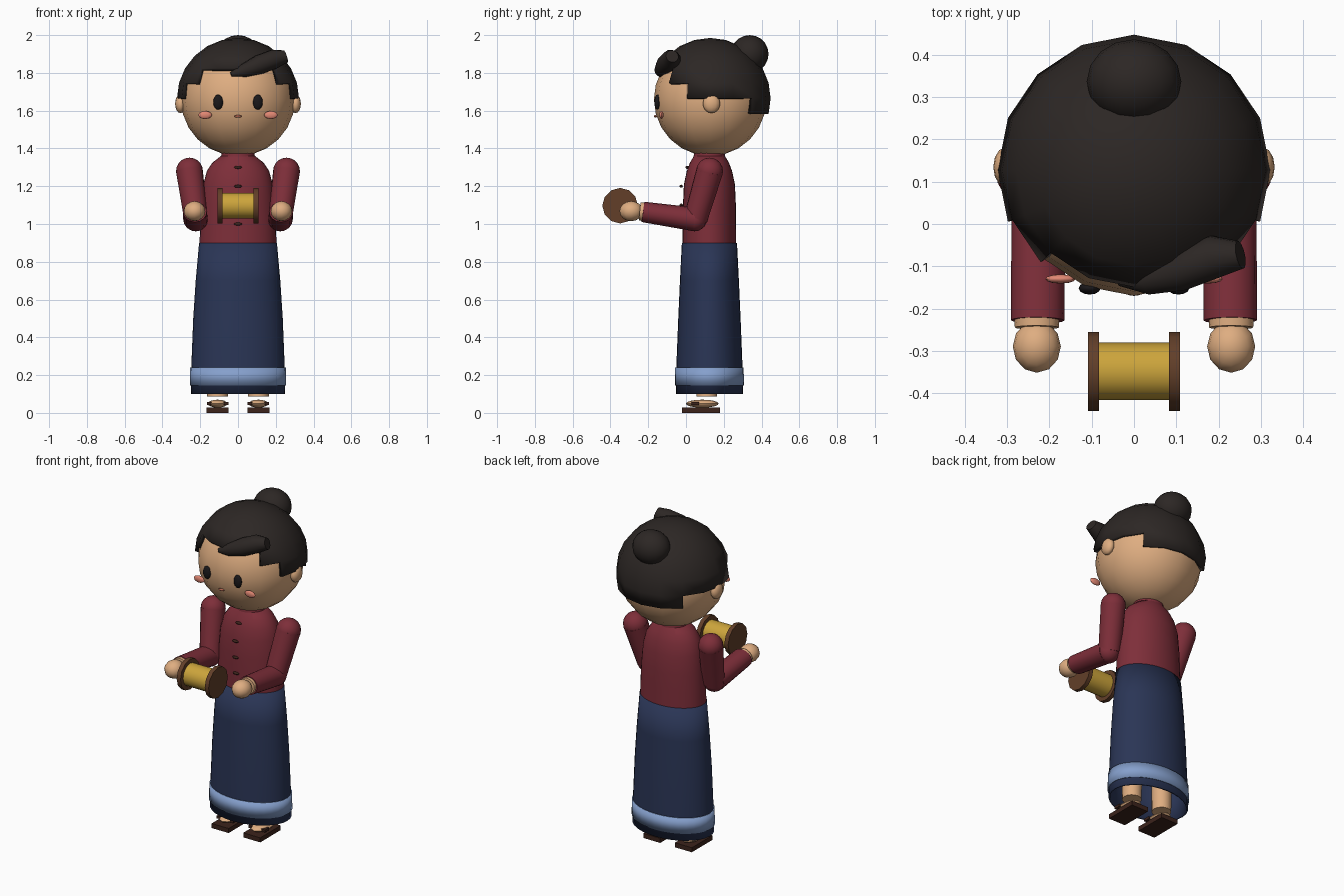
import bpy, bmesh
from math import cos, sin, pi, radians, atan2, asin
from mathutils import Vector, Matrix

if "Cube" in bpy.data.objects:
    bpy.data.objects.remove(bpy.data.objects["Cube"])


def paint(name, r, g, b):
    m = bpy.data.materials.new(name)
    m.diffuse_color = [(c / 255) ** 2.2 for c in (r, g, b)] + [1]
    m.use_nodes = True
    m.node_tree.nodes["Principled BSDF"].inputs["Base Color"].default_value = m.diffuse_color
    return m


SKIN = paint("skin", 222, 172, 128)
HAIR = paint("hair", 48, 43, 41)
RED = paint("blouse_red", 125, 50, 60)
NAVY = paint("skirt_navy", 46, 56, 86)
BLUE = paint("hem_blue", 132, 158, 203)
WOOD = paint("wood", 98, 65, 45)
DARK = paint("dark_brown", 62, 40, 33)
GOLD = paint("thread_gold", 203, 163, 62)
BLACK = paint("eye_black", 32, 30, 32)
PINK = paint("blush_pink", 226, 135, 115)
LIP = paint("lip", 175, 100, 80)
CY = 0.128  # depth of the body axis


def finish(name, bm, mat, thick=0, smooth=True):
    bmesh.ops.recalc_face_normals(bm, faces=bm.faces)
    me = bpy.data.meshes.new(name)
    bm.to_mesh(me)
    bm.free()
    me.materials.append(mat)
    ob = bpy.data.objects.new(name, me)
    bpy.context.collection.objects.link(ob)
    if smooth:
        bpy.ops.object.select_all(action='DESELECT')
        ob.select_set(True)
        bpy.context.view_layer.objects.active = ob
        bpy.ops.object.shade_smooth_by_angle(angle=radians(50))
    if thick:
        mod = ob.modifiers.new("thickness", 'SOLIDIFY')
        mod.thickness = thick
        mod.offset = -1
    return ob


def ball_mesh(loc, size, seg, rings):
    bm = bmesh.new()
    mat = Matrix.Translation(loc) @ Matrix.Diagonal((*size, 1))
    bmesh.ops.create_uvsphere(bm, u_segments=seg, v_segments=rings, radius=1, matrix=mat)
    return bm


def ball(name, loc, size, mat, seg=12, rings=8):
    return finish(name, ball_mesh(loc, size, seg, rings), mat)


def box(name, loc, size, mat):
    bm = bmesh.new()
    m = Matrix.Translation(loc) @ Matrix.Diagonal((*size, 1))
    bmesh.ops.create_cube(bm, size=1, matrix=m)
    return finish(name, bm, mat, smooth=False)


def loft(name, rows, mat, n=16, caps=True, thick=0):
    """Rows are (x, y, z, radius_a, radius_b) along a path."""
    bm = bmesh.new()
    axis = Vector(rows[-1][:3]) - Vector(rows[0][:3])
    q = Vector((0, 0, 1)).rotation_difference(axis.normalized())
    loops = []
    for x, y, z, a, b in rows:
        loops.append([bm.verts.new(Vector((x, y, z)) + q @ Vector(
            (a * cos(2 * pi * i / n), b * sin(2 * pi * i / n), 0))) for i in range(n)])
    for lo, hi in zip(loops, loops[1:]):
        for i in range(n):
            j = (i + 1) % n
            bm.faces.new((lo[i], lo[j], hi[j], hi[i]))
    if caps:
        bm.faces.new(loops[0][::-1])
        bm.faces.new(loops[-1])
    return finish(name, bm, mat, thick)


def lathe(name, profile, mat, **kw):
    return loft(name, [(0, CY - 0.004, z, a, b) for z, a, b in profile], mat, n=32, **kw)


# Head and face
ball("head", (0, CY, 1.66), (0.302, 0.298, 0.3), SKIN, 16, 12)
ball("mouth", (0, -0.162, 1.57), (0.02, 0.008, 0.007), LIP)

# Hair cap: a sphere cut to a stepped hairline, lower toward the back
hc = Vector((0, CY, 1.665))
bm = ball_mesh(hc, (0.323, 0.32, 0.32), 16, 12)
cut = []
for f in bm.faces:
    d = (f.calc_center_median() - hc).normalized()
    az = abs(atan2(d.x, -d.y)) * 180 / pi
    limit = 30 if az < 45 else 15 if az < 67.5 else 0 if az < 135 else -15
    if asin(d.z) * 180 / pi < limit:
        cut.append(f)
bmesh.ops.delete(bm, geom=cut, context='FACES')
finish("hair_cap", bm, HAIR, thick=0.03)
ball("hair_bun", (0, 0.337, 1.9), (0.112, 0.1, 0.1), HAIR, 16, 10)
loft("hair_fringe", [(-0.037, -0.135, 1.792, 0.012, 0.012), (0.03, -0.132, 1.812, 0.036, 0.036),
                     (0.115, -0.108, 1.845, 0.052, 0.05), (0.19, -0.078, 1.873, 0.052, 0.052),
                     (0.252, -0.073, 1.888, 0.034, 0.034)], HAIR, n=12)

# Blouse
lathe("blouse", [(0.89, 0.204, 0.142), (1.0, 0.2, 0.141), (1.1, 0.194, 0.14), (1.21, 0.184, 0.135),
                 (1.28, 0.165, 0.12), (1.325, 0.135, 0.103), (1.36, 0.09, 0.082)], RED)
lathe("collar", [(1.34, 0.092, 0.086), (1.385, 0.085, 0.08)], RED)
for i, y in enumerate((-0.02, -0.025, -0.026, 0.006)):
    ball(f"button_{i + 1}", (0, y, 1.0 + 0.1 * i), (0.021, 0.009, 0.008), DARK)

# Skirt with contrasting hem band, open below
lathe("skirt", [(0.1, 0.25, 0.178), (0.25, 0.247, 0.175), (0.5, 0.237, 0.165), (0.7, 0.224, 0.156),
                (0.9, 0.206, 0.146)], NAVY, caps=False, thick=0.01)
lathe("skirt_hem_band", [(0.145, 0.255, 0.183), (0.24, 0.253, 0.181)], BLUE, caps=False, thick=0.008)

# Paired parts
for side, s in (("left", -1), ("right", 1)):
    ball(side + "_ear", (s * 0.305, 0.135, 1.637), (0.028, 0.046, 0.05), SKIN)
    ball(side + "_eye", (s * 0.105, -0.152, 1.645), (0.026, 0.015, 0.04), BLACK)
    ball(side + "_cheek", (s * 0.174, -0.13, 1.577), (0.036, 0.011, 0.021), PINK)
    # Sleeve: shoulder, upper arm, elbow, forearm
    ball(side + "_shoulder", (s * 0.257, 0.125, 1.28), (0.071, 0.071, 0.071), RED, 16, 10)
    loft(side + "_upper_arm", [(s * 0.257, 0.125, 1.28, 0.071, 0.071),
                               (s * 0.222, 0.05, 1.025, 0.063, 0.063)], RED)
    ball(side + "_elbow", (s * 0.224, 0.045, 1.025), (0.064, 0.064, 0.064), RED, 16, 10)
    loft(side + "_forearm", [(s * 0.226, 0.045, 1.025, 0.064, 0.063),
                             (s * 0.228, -0.228, 1.064, 0.063, 0.054)], RED)
    loft(side + "_wrist", [(s * 0.23, -0.215, 1.064, 0.054, 0.05),
                           (s * 0.23, -0.245, 1.067, 0.052, 0.048)], SKIN)
    ball(side + "_hand", (s * 0.23, -0.29, 1.068), (0.057, 0.062, 0.053), SKIN)
    # Leg, foot and sandal
    loft(side + "_leg", [(s * 0.108, 0.11, 0.087, 0.055, 0.055),
                         (s * 0.108, 0.11, 0.6, 0.06, 0.06)], SKIN)
    ball(side + "_foot", (s * 0.108, 0.086, 0.049), (0.052, 0.087, 0.021), SKIN)
    box(side + "_sandal_strap", (s * 0.108, 0.048, 0.05), (0.114, 0.04, 0.016), DARK)
    box(side + "_sandal_sole", (s * 0.108, 0.08, 0.014), (0.116, 0.2, 0.028), DARK)
    # Spool end disc
    loft(side + "_spool_disc", [(s * 0.083, -0.349, 1.097, 0.094, 0.094),
                                (s * 0.109, -0.349, 1.097, 0.094, 0.094)], WOOD, n=12)

# Thread wound on the spool
loft("spool_thread", [(-0.085, -0.349, 1.097, 0.068, 0.068), (0.085, -0.349, 1.097, 0.068, 0.068)], GOLD)
